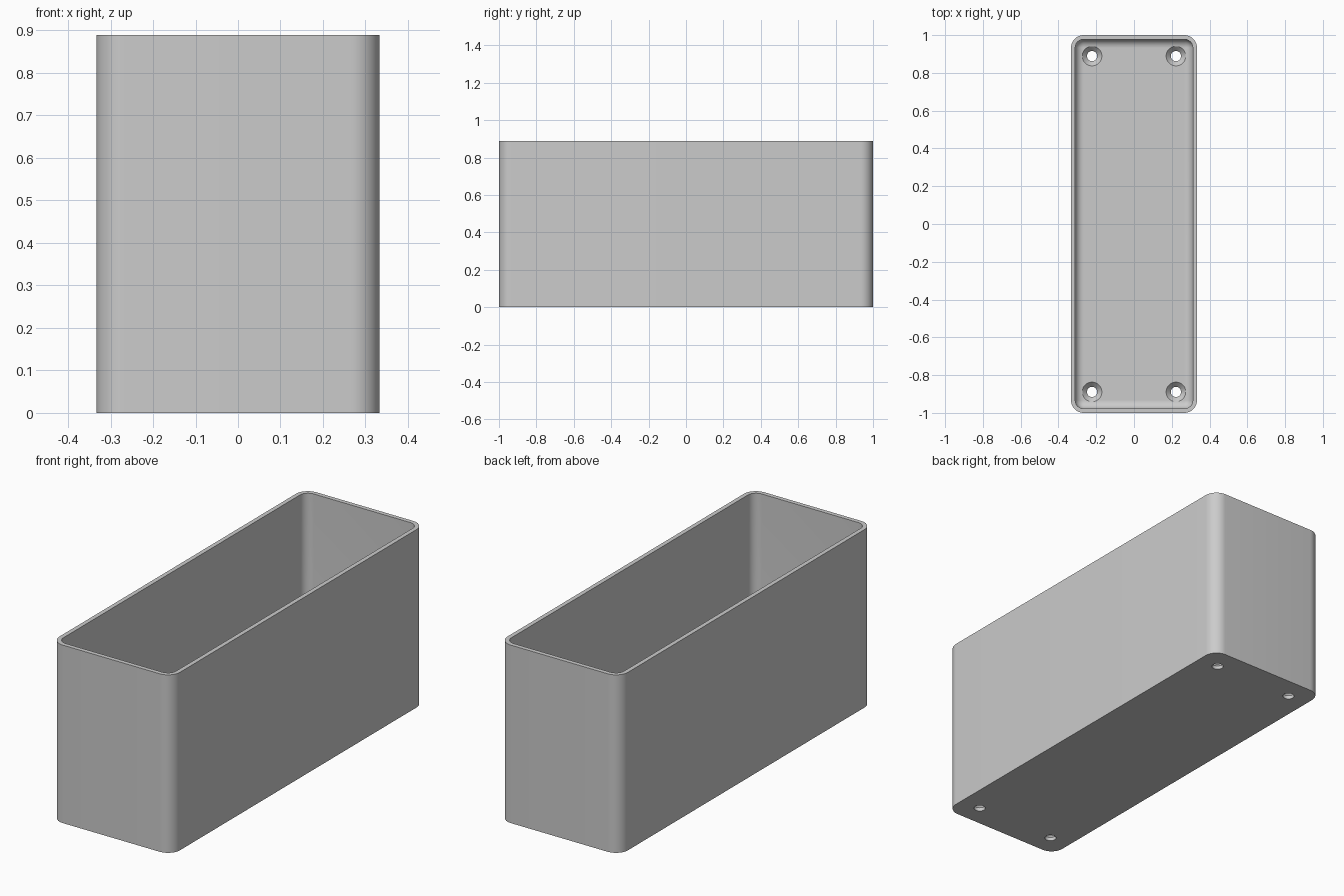
import bpy, bmesh, math

if "Cube" in bpy.data.objects:
    bpy.data.objects.remove(bpy.data.objects["Cube"], do_unlink=True)

HALF_X, HALF_Y, HEIGHT = 1 / 3, 1.0, 0.889
WALL, FLOOR = 0.022, 0.044
CORNER, FILLET = 0.067, 0.044
STEPS = 12

grey = bpy.data.materials.new("light grey")
grey.use_nodes = True
colour = (0.6, 0.6, 0.6, 1)
grey.diffuse_color = colour
grey.node_tree.nodes["Principled BSDF"].inputs["Base Color"].default_value = colour


def loft(name, rings):
    """Join a stack of equal rings and cap both ends."""
    bm = bmesh.new()
    loops = [[bm.verts.new(p) for p in ring] for ring in rings]
    n = len(loops[0])
    for a, b in zip(loops, loops[1:]):
        for i in range(n):
            j = (i + 1) % n
            bm.faces.new((a[i], a[j], b[j], b[i]))
    bm.faces.new(loops[0][::-1])
    bm.faces.new(loops[-1])
    bmesh.ops.recalc_face_normals(bm, faces=bm.faces)
    mesh = bpy.data.meshes.new(name)
    bm.to_mesh(mesh)
    bm.free()
    mesh.materials.append(grey)
    obj = bpy.data.objects.new(name, mesh)
    bpy.context.collection.objects.link(obj)
    return obj


def rounded_ring(inset, z):
    """Rounded rectangle, moved inwards from the outer wall."""
    r = max(CORNER - inset, 0.001)
    cx, cy = HALF_X - inset - r, HALF_Y - inset - r
    ring = []
    for k, (sx, sy) in enumerate([(1, 1), (-1, 1), (-1, -1), (1, -1)]):
        for i in range(STEPS + 1):
            a = (k + i / STEPS) * math.pi / 2
            ring.append((sx * cx + r * math.cos(a), sy * cy + r * math.sin(a), z))
    return ring


def circle(x, y, r, z, n=32):
    return [(x + r * math.cos(math.tau * i / n), y + r * math.sin(math.tau * i / n), z)
            for i in range(n)]


# Open box: outer wall, rim, inner wall and filleted floor
rings = [rounded_ring(0, 0), rounded_ring(0, HEIGHT), rounded_ring(WALL, HEIGHT)]
for i in range(STEPS + 1):
    a = i / STEPS * math.pi / 2
    rings.append(rounded_ring(WALL + FILLET * (1 - math.cos(a)),
                              FLOOR + FILLET * (1 - math.sin(a))))
box = loft("open_box", rings)

# Countersunk screw holes in the floor corners
cutters = []
for x in (-0.222, 0.222):
    for y in (-0.889, 0.889):
        profile = [(0.027, -0.05), (0.027, 0.018), (0.052, FLOOR), (0.052, 0.08)]
        cutter = loft("screw_hole_cutter", [circle(x, y, r, z) for r, z in profile])
        cutter.hide_render = True
        cutters.append(cutter)
        cut = box.modifiers.new("screw_hole", 'BOOLEAN')
        cut.operation = 'DIFFERENCE'
        cut.solver = 'EXACT'
        cut.object = cutter

bpy.ops.object.select_all(action='DESELECT')
bpy.context.view_layer.objects.active = box
box.select_set(True)
for name in [m.name for m in box.modifiers]:
    bpy.ops.object.modifier_apply(modifier=name)
for cutter in cutters:
    bpy.data.objects.remove(cutter, do_unlink=True)
bpy.ops.object.shade_smooth_by_angle(angle=math.radians(30))
